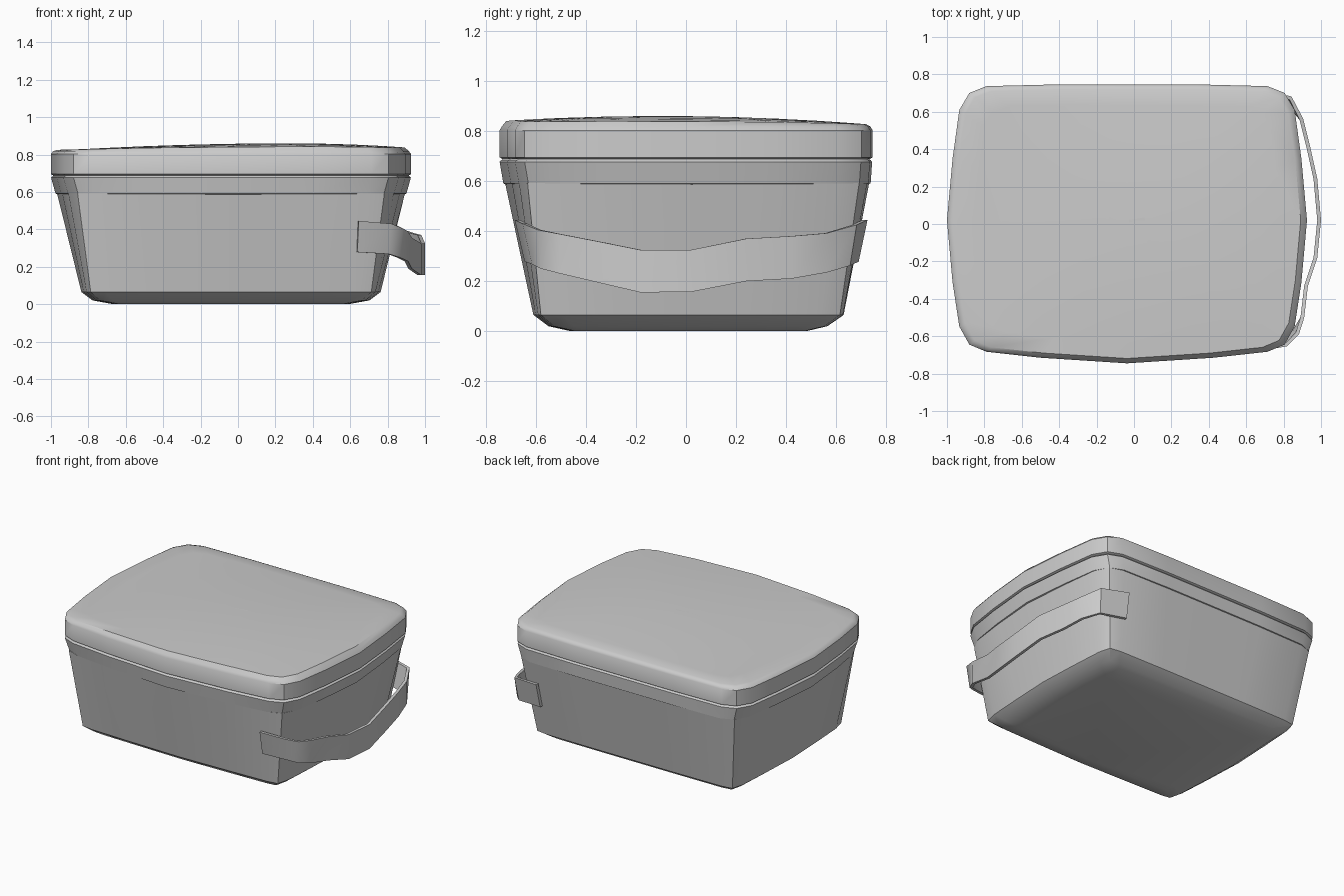
import bpy, math
from mathutils import Vector

if "Cube" in bpy.data.objects:
    bpy.data.objects.remove(bpy.data.objects["Cube"])

CX = -0.0375  # case centre line; the strap sticks out on the right


def outline(hx, yf, yb, bs, bf, bb):
    """Bowed rectangle with clipped corners, counter-clockwise from front middle."""
    c = 0.095 * hx
    half = [(0, yf), (0.48 * hx, yf + 0.3 * bf), (hx - bs - c, yf + 0.62 * bf),
            (hx - bs, yf + bf), (hx - 0.55 * bs, (yf + bf) * 0.85),
            (hx - 0.25 * bs, 0.42 * yf), (hx, 0.02), (hx - 0.25 * bs, 0.47 * yb),
            (hx - 0.55 * bs, (yb - bb) * 0.87), (hx - bs, yb - bb),
            (hx - bs - c, yb - 0.2 * bb), (0.4 * hx, yb), (0, yb)]
    pts = half + [(-x, y) for x, y in half[-2:0:-1]]
    return [(x + CX, y) for x, y in pts]


def finish(name, verts, faces, angle=35):
    me = bpy.data.meshes.new(name)
    me.from_pydata(verts, [], faces)
    ob = bpy.data.objects.new(name, me)
    bpy.context.collection.objects.link(ob)
    bpy.ops.object.select_all(action='DESELECT')
    ob.select_set(True)
    bpy.context.view_layer.objects.active = ob
    bpy.ops.object.shade_smooth_by_angle(angle=math.radians(angle))
    return ob


def loft(name, rings):
    """Skin a stack of equal-length rings and cap both ends."""
    n = len(rings[0])
    verts = [v for r in rings for v in r]
    faces = [(k * n + i, k * n + (i + 1) % n, (k + 1) * n + (i + 1) % n, (k + 1) * n + i)
             for k in range(len(rings) - 1) for i in range(n)]
    faces.append(tuple(reversed(range(n))))
    last = (len(rings) - 1) * n
    faces.append(tuple(range(last, last + n)))
    return finish(name, verts, faces)


def flat_ring(z, *dims):
    return [(x, y, z) for x, y in outline(*dims)]


# tapered tub with rounded bottom edge
loft("case_body", [
    flat_ring(0.0, 0.63, -0.46, 0.48, 0.035, 0.02, 0.01),
    flat_ring(0.02, 0.74, -0.55, 0.565, 0.04, 0.022, 0.012),
    flat_ring(0.065, 0.80, -0.61, 0.63, 0.05, 0.03, 0.015),
    flat_ring(0.592, 0.93, -0.723, 0.732, 0.11, 0.09, 0.04),
])

# rim band around the tub opening
RIM = (0.12, 0.1, 0.045)
loft("case_rim", [
    flat_ring(0.587, 0.928, -0.722, 0.728, *RIM),
    flat_ring(0.591, 0.938, -0.73, 0.738, *RIM),
    flat_ring(0.677, 0.962, -0.745, 0.744, *RIM),
    flat_ring(0.684, 0.955, -0.738, 0.738, *RIM),
    flat_ring(0.695, 0.935, -0.72, 0.72, *RIM),
])


# lid with soft edge and gentle lopsided crown
def crown(x, y):
    fx = 1 - ((x - 0.3) / (1.2 if x < 0.3 else 0.75)) ** 2
    fy = 1 - ((y + 0.1) / 0.85) ** 2
    return 0.825 + 0.035 * max(fx, 0) * max(fy, 0)


LID = (0.9625, -0.745, 0.746, 0.12, 0.1, 0.045)
rings = [flat_ring(0.688, *[d * 0.985 for d in LID]), flat_ring(0.695, *LID),
         flat_ring(0.803, *LID), flat_ring(0.818, *[d * 0.988 for d in LID])]
for s in (0.965, 0.85, 0.7, 0.5, 0.3, 0.1, 0.01):
    rings.append([(x, y, crown(x, y)) for x, y in outline(*[d * s for d in LID])])
loft("case_lid", rings)

# carrying strap: x, y, top z, bottom z, outward lean of the top edge
path = [(0.64, -0.655, 0.445, 0.278, 0.02), (0.81, -0.625, 0.43, 0.268, 0.02),
        (0.865, -0.58, 0.405, 0.25, 0.01), (0.90, -0.50, 0.388, 0.23, 0),
        (0.92, -0.33, 0.355, 0.19, 0), (0.97, -0.18, 0.325, 0.155, 0),
        (0.99, 0.02, 0.325, 0.157, 0), (0.97, 0.24, 0.37, 0.20, 0),
        (0.93, 0.42, 0.38, 0.21, 0), (0.895, 0.56, 0.392, 0.235, 0),
        (0.83, 0.66, 0.425, 0.262, 0.015), (0.64, 0.698, 0.445, 0.278, 0.018)]
T = 0.010
verts, faces = [], []
for i, (x, y, zt, zb, lean) in enumerate(path):
    a, b = path[max(i - 1, 0)], path[min(i + 1, len(path) - 1)]
    n = Vector((b[1] - a[1], a[0] - b[0])).normalized()
    for off, z in ((T - lean, zb), (T + lean, zt), (lean - T, zt), (-T - lean, zb)):
        verts.append((x + n.x * off, y + n.y * off, z))
for i in range(len(path) - 1):
    for k in range(4):
        j = (k + 1) % 4
        faces.append((i * 4 + k, i * 4 + 4 + k, i * 4 + 4 + j, i * 4 + j))
e = len(verts) - 4
faces += [(0, 1, 2, 3), (e + 3, e + 2, e + 1, e)]
finish("carry_strap", verts, faces, 30)
